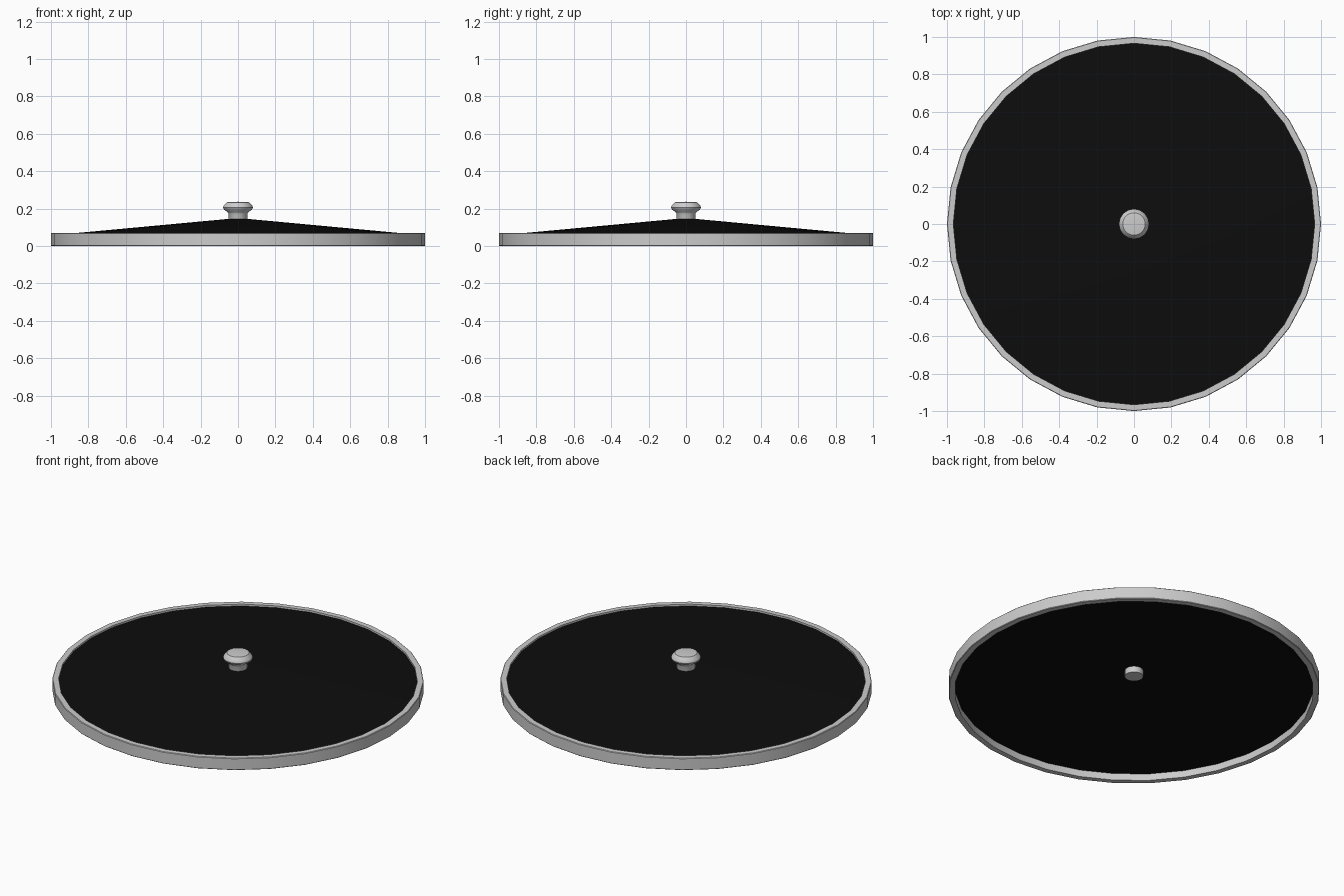
import bpy, bmesh, math

if "Cube" in bpy.data.objects:
    bpy.data.objects.remove(bpy.data.objects["Cube"])

SIDES = 32


def lathe(name, profile, closed=False, sides=SIDES, color=None):
    """Revolve (radius, z) points about z; closed joins last to first."""
    bm = bmesh.new()
    verts = [bm.verts.new((r, 0, z)) for r, z in profile]
    pairs = list(zip(verts, verts[1:]))
    if closed:
        pairs.append((verts[-1], verts[0]))
    edges = [bm.edges.new(p) for p in pairs]
    bmesh.ops.spin(bm, geom=verts + edges, cent=(0, 0, 0), axis=(0, 0, 1),
                   angle=2 * math.pi, steps=sides, use_duplicate=False)
    bmesh.ops.remove_doubles(bm, verts=bm.verts, dist=0.0005)
    bmesh.ops.recalc_face_normals(bm, faces=bm.faces)
    mesh = bpy.data.meshes.new(name)
    bm.to_mesh(mesh)
    bm.free()
    obj = bpy.data.objects.new(name, mesh)
    bpy.context.collection.objects.link(obj)
    bpy.ops.object.select_all(action='DESELECT')
    obj.select_set(True)
    bpy.context.view_layer.objects.active = obj
    bpy.ops.object.shade_smooth_by_angle(angle=math.radians(35))
    if color:
        mat = bpy.data.materials.new(name + "_material")
        mat.diffuse_color = color
        mat.use_nodes = True
        mat.node_tree.nodes["Principled BSDF"].inputs["Base Color"].default_value = mat.diffuse_color
        mesh.materials.append(mat)
    return obj


# Metal band around the edge
lathe("rim", [(1.0, 0.003), (1.0, 0.068), (0.997, 0.071), (0.966, 0.071),
              (0.966, 0.0), (0.997, 0.0)], closed=True)

# Shallow conical dark glass panel
lathe("glass", [(0, 0.15), (0.97, 0.06), (0.97, 0.04), (0, 0.13)],
      color=(0.004, 0.004, 0.004, 1))

# Knob with a stem that passes through the glass
lathe("knob", [(0, 0.09), (0.05, 0.09), (0.05, 0.172), (0.056, 0.182),
               (0.075, 0.195), (0.08, 0.206), (0.077, 0.217),
               (0.06, 0.234), (0.04, 0.236), (0, 0.237)])
